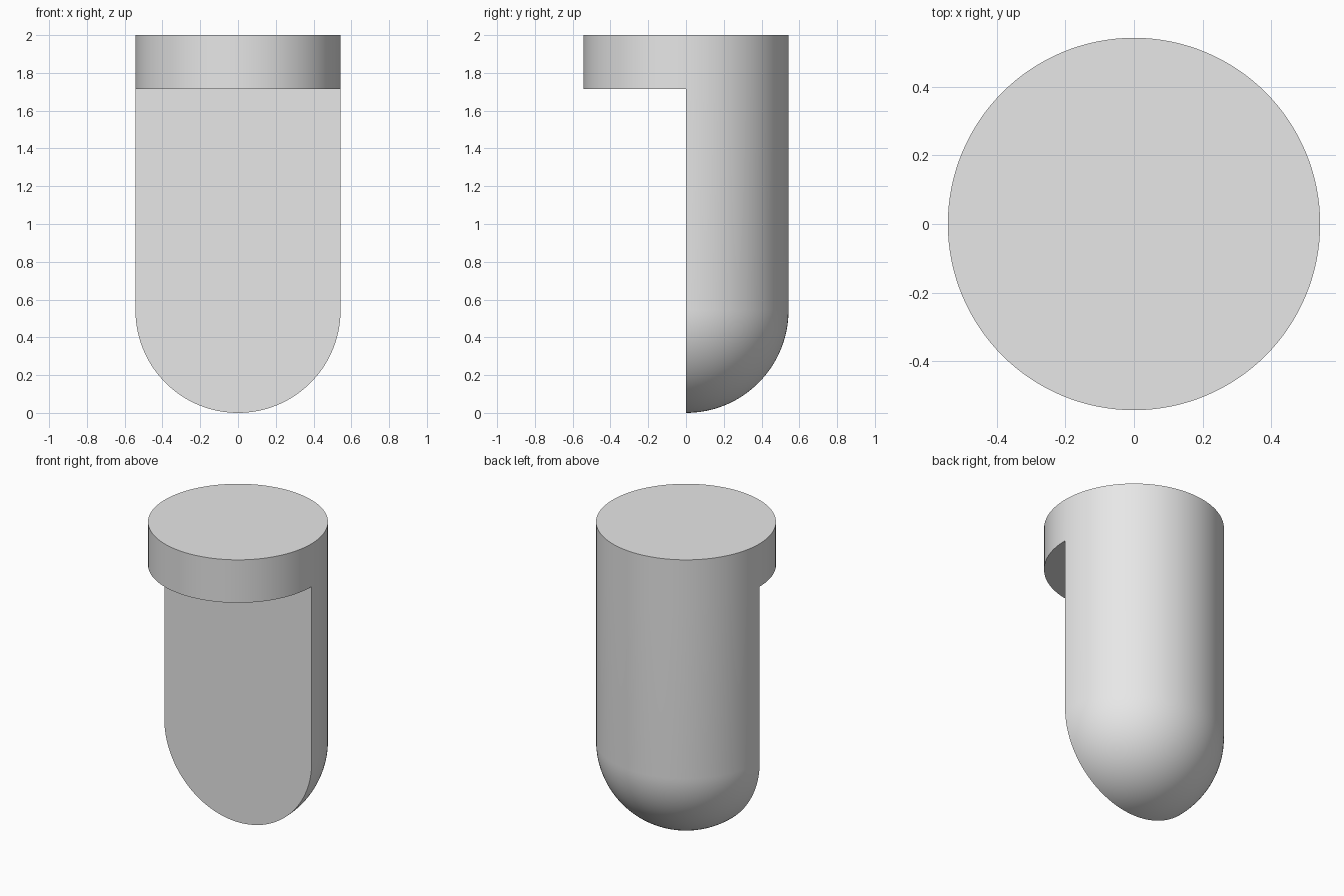
import bpy, bmesh, math

cube = bpy.data.objects.get("Cube")
if cube:
    bpy.data.objects.remove(cube, do_unlink=True)

RADIUS, LEDGE, TOP = 0.543, 1.714, 2.0
SEGMENTS, DOME_STEPS, EPS = 128, 32, 1e-4

grey = bpy.data.materials.new("light_grey")
grey.use_nodes = True
colour = (0.8, 0.8, 0.8, 1)
grey.diffuse_color = colour
grey.node_tree.nodes["Principled BSDF"].inputs["Base Color"].default_value = colour

# Profile: quarter-circle dome, straight wall, rim
profile = []
for i in range(DOME_STEPS + 1):
    a = math.pi / 2 * i / DOME_STEPS
    profile.append((RADIUS * math.sin(a), 0, RADIUS * (1 - math.cos(a))))
profile += [(RADIUS, 0, LEDGE), (RADIUS, 0, TOP)]

# Lathe the profile into a round-ended post
bm = bmesh.new()
verts = [bm.verts.new(p) for p in profile]
edges = [bm.edges.new(pair) for pair in zip(verts, verts[1:])]
bmesh.ops.spin(bm, geom=verts + edges, cent=(0, 0, 0), axis=(0, 0, 1),
               angle=math.tau, steps=SEGMENTS)
bmesh.ops.remove_doubles(bm, verts=bm.verts[:], dist=EPS)

# Cut away the front half below the head
front = [f for f in bm.faces
         if f.calc_center_median().y < 0 and f.calc_center_median().z < LEDGE]
bmesh.ops.delete(bm, geom=front, context="FACES")


def cap(rule, angle):
    """Close a flat convex opening through the vertices that fit the rule."""
    bm.faces.new(sorted((v for v in bm.verts if rule(v.co)),
                        key=lambda v: angle(v.co)))


# Top disc, half-disc ledge underside and flat front
cap(lambda c: c.z > TOP - EPS, lambda c: math.atan2(c.y, c.x))
cap(lambda c: abs(c.z - LEDGE) < EPS and c.y < EPS,
    lambda c: math.atan2(c.y - RADIUS, c.x))
cap(lambda c: abs(c.y) < EPS and c.z < LEDGE + EPS,
    lambda c: math.atan2(c.z - 1, c.x))
bmesh.ops.recalc_face_normals(bm, faces=bm.faces[:])

mesh = bpy.data.meshes.new("half_cut_post")
bm.to_mesh(mesh)
bm.free()
mesh.materials.append(grey)
post = bpy.data.objects.new("half_cut_post", mesh)
bpy.context.collection.objects.link(post)

# Smooth curved walls with crisp flat edges
bpy.ops.object.select_all(action="DESELECT")
post.select_set(True)
bpy.context.view_layer.objects.active = post
bpy.ops.object.shade_smooth_by_angle(angle=math.radians(30))
